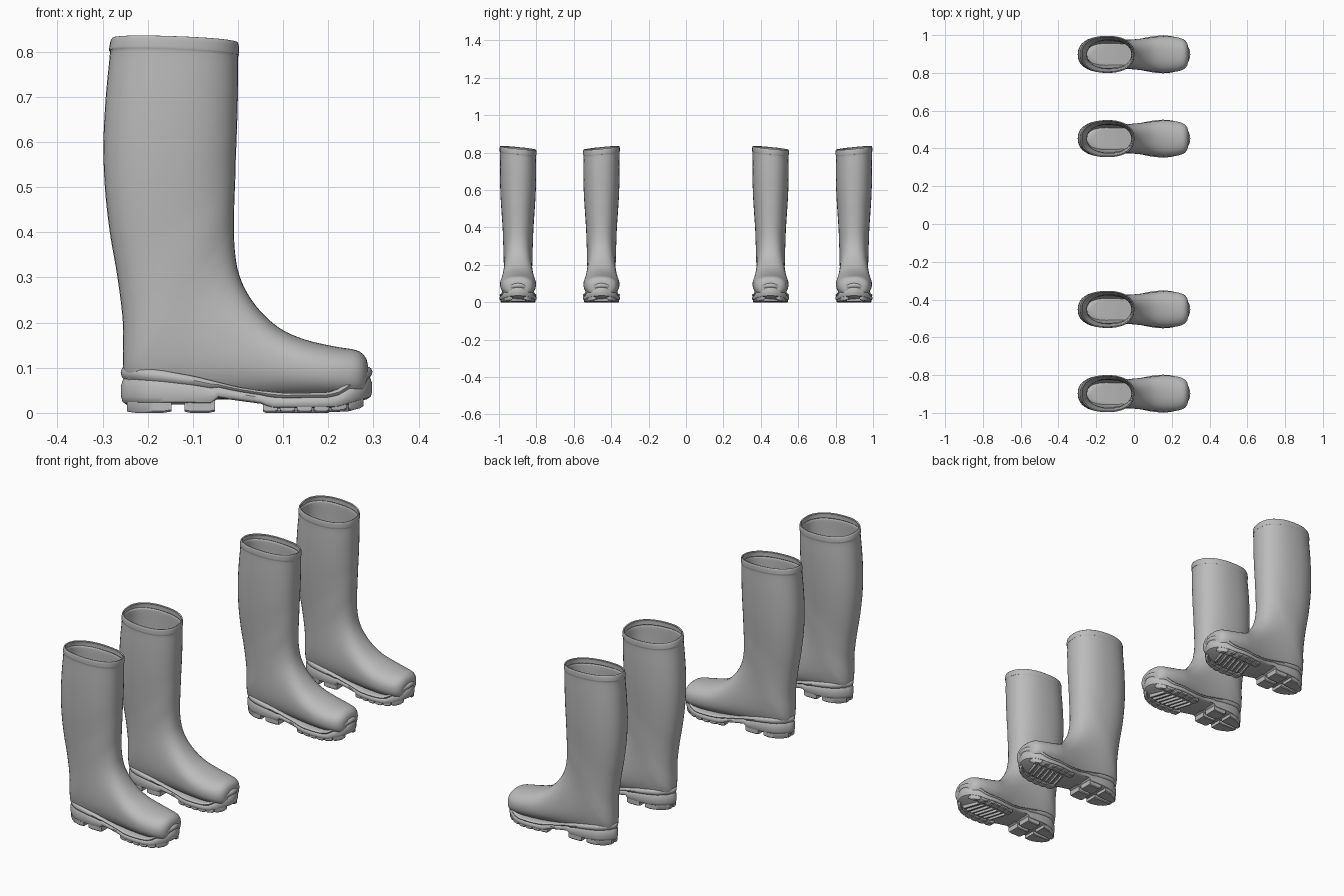
import bpy, bmesh, math
from mathutils import Vector

if "Cube" in bpy.data.objects:
    bpy.data.objects.remove(bpy.data.objects["Cube"], do_unlink=True)

rubber = bpy.data.materials.new("grey_rubber")
rubber.use_nodes = True
GREY = (0.5, 0.5, 0.5, 1)
rubber.diffuse_color = GREY
rubber.node_tree.nodes["Principled BSDF"].inputs["Base Color"].default_value = GREY


def spline(keys, steps, closed=False):
    """Smooth curve through key tuples of any length."""
    k = [Vector(p) for p in keys]
    n = len(k)
    pick = (lambda i: k[i % n]) if closed else (lambda i: k[min(max(i, 0), n - 1)])
    out = []
    for i in range(n if closed else n - 1):
        a, b, c, d = (pick(i + j) for j in (-1, 0, 1, 2))
        for s in range(steps):
            t = s / steps
            out.append(b + (c - a) * (t / 2) + (a * 2 - b * 5 + c * 4 - d) * (t * t / 2)
                       + (b * 3 - a - c * 3 + d) * (t ** 3 / 2))
    return out if closed else out + [k[-1]]


def ramp(keys, x):
    """Piecewise linear height along the boot."""
    if x <= keys[0][0]:
        return keys[0][1]
    for (x0, y0), (x1, y1) in zip(keys, keys[1:]):
        if x <= x1:
            return y0 + (y1 - y0) * (x - x0) / (x1 - x0)
    return keys[-1][1]


def skin(bm, rings):
    loops = [[bm.verts.new(p) for p in r] for r in rings]
    n = len(loops[0])
    for a, b in zip(loops, loops[1:]):
        for i in range(n):
            bm.faces.new((a[i], a[(i + 1) % n], b[(i + 1) % n], b[i]))
    return loops


def finish(bm, name, side, cy, angle):
    """Mirror for the foot, move into place, shade and colour."""
    for v in bm.verts:
        v.co.y = v.co.y * side + cy
    bmesh.ops.recalc_face_normals(bm, faces=bm.faces)
    me = bpy.data.meshes.new(name)
    bm.to_mesh(me)
    bm.free()
    me.materials.append(rubber)
    ob = bpy.data.objects.new(name, me)
    bpy.context.collection.objects.link(ob)
    bpy.ops.object.select_all(action='DESELECT')
    ob.select_set(True)
    bpy.context.view_layer.objects.active = ob
    bpy.ops.object.shade_smooth_by_angle(angle=math.radians(angle))
    return ob


# Upper: rings from toe to top, as back/bottom point, front/top point, half width
STATIONS = [
    (.285, .06, .288, .105, .035), (.28, .04, .282, .124, .06), (.26, .03, .262, .139, .08),
    (.22, .03, .215, .147, .092), (.16, .03, .15, .162, .096), (.09, .03, .095, .186, .09),
    (.02, .03, .05, .225, .083), (-.06, .03, .018, .27, .078), (-.14, .03, 0, .315, .076),
    (-.21, .035, -.007, .36, .076), (-.248, .07, -.009, .4, .077), (-.255, .12, -.009, .43, .078),
    (-.255, .2, -.008, .47, .08), (-.267, .3, -.006, .52, .083), (-.284, .4, -.005, .56, .088),
    (-.295, .5, -.003, .61, .093), (-.298, .6, -.001, .67, .096), (-.293, .7, 0, .73, .097),
    (-.284, .795, 0, .785, .096), (-.286, .803, .002, .793, .098),
    (-.283, .822, .002, .812, .098), (-.279, .83, 0, .82, .096)]


def upper(tag, side, cy):
    bm = bmesh.new()
    rings = []
    for ax, az, bx, bz, w in spline(STATIONS, 4):
        slant = .1 * min(max((bz - .6) / .18, 0), 1)
        ring = []
        for i in range(40):
            a = math.tau * i / 40
            c, s = (math.copysign(abs(f) ** .87, f) for f in (math.cos(a), math.sin(a)))
            t = (1 - c) / 2
            y = w * s
            ring.append((ax + (bx - ax) * t, y, az + (bz - az) * t + y * slant))
        rings.append(ring)
    bm.faces.new(skin(bm, rings)[0])
    ob = finish(bm, "boot_upper_" + tag, side, cy, 50)
    wall = ob.modifiers.new("wall", 'SOLIDIFY')
    wall.thickness = .006
    wall.offset = -1


# Sole footprint and its heights along the length
HALF = [(-.24, .035), (-.2, .064), (-.14, .075), (-.06, .076), (.02, .08), (.09, .093),
        (.15, .099), (.205, .094), (.25, .078), (.283, .046)]
FOOT = spline([(-.259, 0)] + HALF + [(.297, 0)] + [(x, -y) for x, y in reversed(HALF)], 5, True)
TOP = [(-.26, .103), (-.17, .094), (-.1, .082), (0, .057), (.05, .049), (.1, .044),
       (.2, .045), (.225, .053), (.265, .082), (.297, .102)]
BASE = [(-.15, .018), (-.06, .019), (-.05, .034), (.05, .02), (.07, .01), (.22, .011), (.297, .03)]
GROUND = [(.19, 0), (.25, .005), (.28, .013), (.297, .025)]
LAYERS = [(.012, 0), (.003, .08), (0, .22), (0, .5), (.003, .62), (.005, .68),
          (.001, .74), (-.001, .85), (.002, .95), (.007, 1), (.03, 1)]


def sole(tag, side, cy):
    bm = bmesh.new()
    n = len(FOOT)
    rings = []
    for inset, f in LAYERS:
        ring = []
        for i, p in enumerate(FOOT):
            d = (FOOT[(i + 1) % n] - FOOT[i - 1]).normalized()
            q = p + Vector((d.y, -d.x)) * inset
            b, t = ramp(BASE, p.x), ramp(TOP, p.x)
            ring.append((q.x, q.y, b + (t - b) * f))
        rings.append(ring)
    loops = skin(bm, rings)
    # close underneath and inside with strips across the foot
    for lp in (loops[0], loops[-1]):
        for i in range(n // 2):
            quad = [lp[i], lp[i + 1], lp[-i - 1], lp[-i]]
            bm.faces.new(list(dict.fromkeys(quad)))
    finish(bm, "boot_sole_" + tag, side, cy, 40)


EDGE = FOOT[:len(FOOT) // 2 + 1]


def block(bm, x0, x1, inner, outer, skew=0):
    """Tread block between two stations, spanning fractions of the half width."""
    rings = []
    for i in range(6):
        x = x0 + (x1 - x0) * i / 5
        w = ramp([(p.x, p.y) for p in EDGE], x) - .005
        ends = .003 if i in (0, 5) else 0
        ya, yb = w * inner, w * outer
        zg, zt = ramp(GROUND, x), ramp(BASE, x) + .008
        ring = [(ya, zt), (ya, zg + .003 + ends), (ya + .003, zg + ends),
                (yb - .004, zg + ends), (yb, zg + .004 + ends), (yb, zt)]
        rings.append([(x + skew * y, y, z) for y, z in ring])
    loops = skin(bm, rings)
    bm.faces.new(loops[0])
    bm.faces.new(loops[-1])


def tread(tag, side, cy):
    bm = bmesh.new()
    # heel blocks and rounded forefoot edge lugs on both sides
    for lo, hi in ((.1, 1), (-1, -.1)):
        block(bm, -.246, -.147, lo, hi)
        block(bm, -.119, -.051, lo, hi)
    for i in range(6):
        x = .055 + i * .038
        for lo, hi in ((.62, 1), (-1, -.62)):
            block(bm, x, x + .033, lo, hi)
    # slanted bars across the middle of the forefoot
    for i in range(7):
        x = .075 + i * .026
        block(bm, x, x + .011, -.5, .5, .3)
    finish(bm, "boot_tread_" + tag, side, cy, 40)


# Two pairs; the sign points to the outer side of each foot
for tag, cy, side in (("front_right", -.898, -1), ("front_left", -.452, 1),
                      ("rear_right", .452, -1), ("rear_left", .898, 1)):
    upper(tag, side, cy)
    sole(tag, side, cy)
    tread(tag, side, cy)
